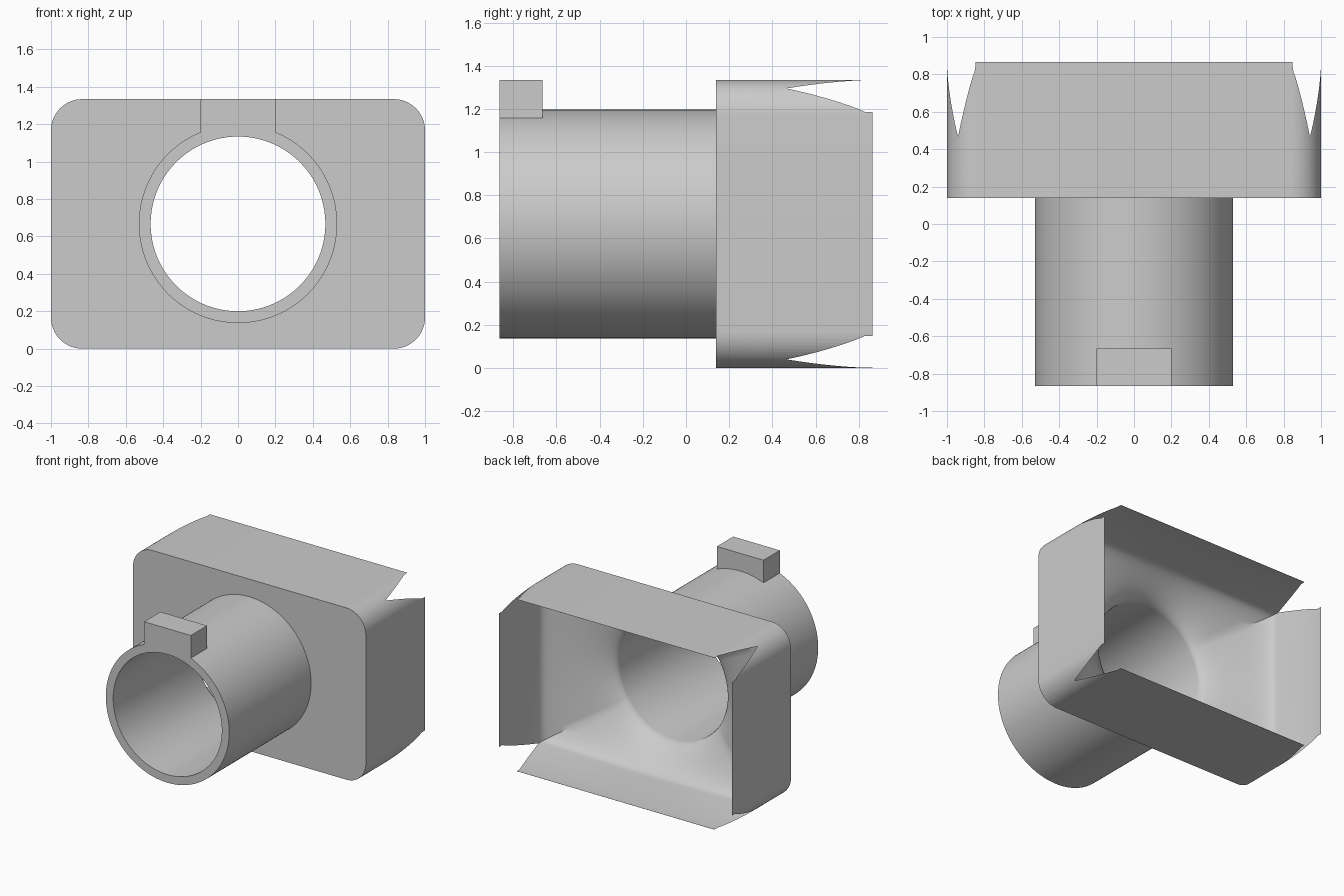
import bpy
import bmesh
from math import sin, cos, pi, atan2

cube = bpy.data.objects.get("Cube")
if cube:
    bpy.data.objects.remove(cube, do_unlink=True)

HALF_W, HALF_H = 1.0, 0.667
FRONT, FLANGE, BACK = -0.865, 0.14, 0.865
OUTER_R, BORE_R, CORNER_R = 0.53, 0.467, 0.167

grey = bpy.data.materials.new("light_grey")
grey.use_nodes = True
grey.diffuse_color = (0.6, 0.6, 0.6, 1)
grey.node_tree.nodes["Principled BSDF"].inputs["Base Color"].default_value = (0.6, 0.6, 0.6, 1)


def loft(name, sections):
    """Closed solid through (y, [(x, z), ...]) sections; z is measured from the axis."""
    bm = bmesh.new()
    rings = [[bm.verts.new((x, y, z + HALF_H)) for x, z in pts] for y, pts in sections]
    n = len(rings[0])
    for a, b in zip(rings, rings[1:]):
        for i in range(n):
            j = (i + 1) % n
            bm.faces.new((a[i], a[j], b[j], b[i]))
    bm.faces.new(rings[0])
    bm.faces.new(rings[-1])
    bmesh.ops.recalc_face_normals(bm, faces=bm.faces)
    mesh = bpy.data.meshes.new(name)
    bm.to_mesh(mesh)
    bm.free()
    mesh.materials.append(grey)
    obj = bpy.data.objects.new(name, mesh)
    bpy.context.collection.objects.link(obj)
    return obj


def prism(name, pts, y0, y1):
    return loft(name, [(y0, pts), (y1, pts)])


def circle(r, n=128):
    return [(r * cos(2 * pi * i / n), r * sin(2 * pi * i / n)) for i in range(n)]


def rounded_rectangle(w, h, r, n=16):
    pts = []
    for k, (sx, sz) in enumerate(((1, 1), (-1, 1), (-1, -1), (1, -1))):
        for i in range(n + 1):
            a = (k + i / n) * pi / 2
            pts.append((sx * (w - r) + r * cos(a), sz * (h - r) + r * sin(a)))
    return pts


def combine(target, tool, operation):
    mod = target.modifiers.new(operation.lower(), "BOOLEAN")
    mod.operation = operation
    mod.solver = "EXACT"
    mod.object = tool
    bpy.context.view_layer.objects.active = target
    bpy.ops.object.modifier_apply(modifier=mod.name)
    bpy.data.objects.remove(tool, do_unlink=True)


# Outer shapes: rounded hood, round spigot, locating tab
hood = prism("duct_adapter", rounded_rectangle(HALF_W, HALF_H, CORNER_R), FLANGE, BACK)
spigot = prism("spigot", circle(OUTER_R), FRONT, FLANGE + 0.02)
tab = prism("locating_tab", [(-0.2, 0.48), (0.2, 0.48), (0.2, HALF_H), (-0.2, HALF_H)],
            FRONT, -0.665)

# Inner passage: straight bore that flares from a circle to a sharp rectangle
corner = atan2(HALF_H, HALF_W)
stops = [-corner, corner, pi - corner, pi + corner, 2 * pi - corner]
STEPS = 32
angles = [a + (b - a) * i / STEPS for a, b in zip(stops, stops[1:]) for i in range(STEPS)]


def passage(f):
    pts = []
    for a in angles:
        c, s = cos(a), sin(a)
        reach = 1 / max(abs(c) / HALF_W, abs(s) / HALF_H)
        r = BORE_R + (reach - BORE_R) * f
        pts.append((r * c, r * s))
    return pts


def flare(y):
    u = min((y - FLANGE) / 0.3, 1)
    w = (BACK - y) / 0.425
    return min(u * u * (3 - 2 * u) * (1 - 0.107 * w ** 1.6), 0.998)


COUNT = 40
sections = [(FRONT - 0.1, passage(0))]
for i in range(COUNT + 1):
    y = FLANGE + (BACK - FLANGE) * i / COUNT
    sections.append((y, passage(flare(y))))
sections.append((BACK + 0.1, passage(0.998)))
cutter = loft("passage_cutter", sections)
cutter.hide_render = True

combine(hood, spigot, "UNION")
combine(hood, tab, "UNION")
combine(hood, cutter, "DIFFERENCE")

# Smooth the curved walls, keep the rims crisp
bpy.ops.object.select_all(action="DESELECT")
hood.select_set(True)
bpy.context.view_layer.objects.active = hood
bpy.ops.object.shade_smooth_by_angle(angle=pi / 6)
